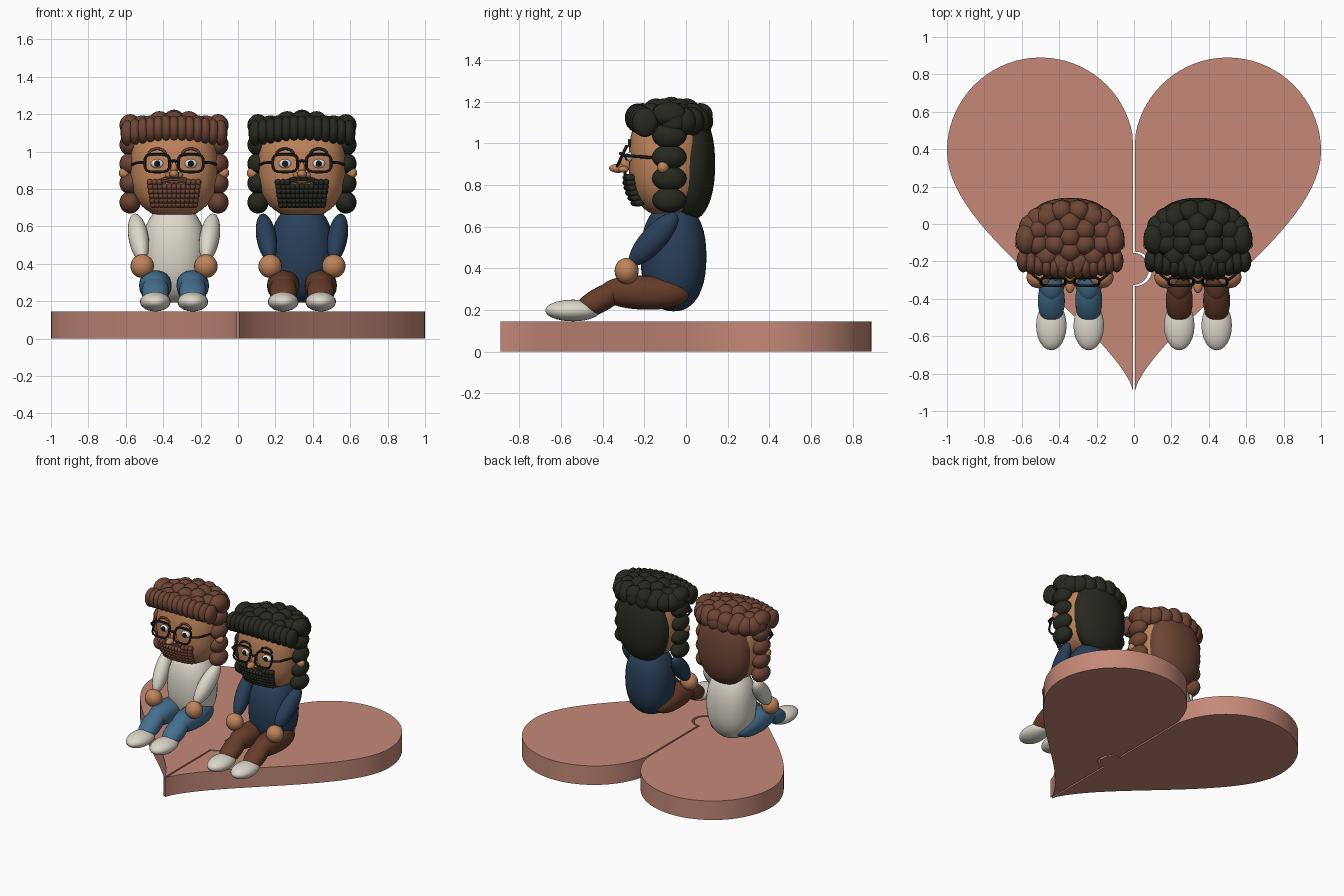
import bpy, bmesh
from math import sin, cos, pi
from mathutils import Vector, Matrix

cube = bpy.data.objects.get("Cube")
if cube:
    bpy.data.objects.remove(cube)


def material(name, *rgb):
    m = bpy.data.materials.new(name)
    m.use_nodes = True
    m.diffuse_color = (*rgb, 1)
    m.node_tree.nodes["Principled BSDF"].inputs["Base Color"].default_value = (*rgb, 1)
    return m


ROSE = material("rose", .56, .25, .19)
SKIN = material("skin", .52, .23, .105)
BROWN = material("brown_hair", .155, .06, .035)
BLACK = material("black_hair", .02, .022, .014)
CREAM = material("cream_cloth", .73, .69, .6)
NAVY = material("navy_cloth", .022, .05, .1)
DENIM = material("denim", .06, .16, .27)
RUST = material("rust_cloth", .13, .045, .022)
FRAME = material("dark_frame", .008, .008, .008)
WHITE = material("eye_white", .8, .8, .8)


def finish(name, bm, mat, smooth=True):
    bmesh.ops.recalc_face_normals(bm, faces=bm.faces)
    for f in bm.faces:
        f.smooth = smooth
    mesh = bpy.data.meshes.new(name)
    bm.to_mesh(mesh)
    bm.free()
    mesh.materials.append(mat)
    ob = bpy.data.objects.new(name, mesh)
    bpy.context.collection.objects.link(ob)
    return ob


def blobs(name, mat, items, seg=16, power=2):
    """One object of rounded ellipsoids: (centre, radii, optional long axis)."""
    bm = bmesh.new()
    for centre, radii, *axis in items:
        made = bmesh.ops.create_uvsphere(bm, u_segments=seg, v_segments=seg * 5 // 8, radius=1)
        turn = Matrix.Identity(3)
        if axis:
            turn = Vector(axis[0]).to_track_quat('Z', 'Y').to_matrix()
        for v in made["verts"]:
            c = v.co
            grow = sum(abs(a) ** power for a in c) ** (-1 / power)
            c = Vector([a * grow * r for a, r in zip(c, radii)])
            v.co = turn @ c + Vector(centre)
    return finish(name, bm, mat)


def tubes(name, mat, paths, radius):
    """Round wires along paths: (points, closed)."""
    cu = bpy.data.curves.new(name, 'CURVE')
    cu.dimensions = '3D'
    cu.bevel_depth = radius
    cu.bevel_resolution = 2
    cu.use_fill_caps = True
    for pts, closed in paths:
        sp = cu.splines.new('POLY')
        sp.points.add(len(pts) - 1)
        for p, co in zip(sp.points, pts):
            p.co = (*co, 1)
        sp.use_cyclic_u = closed
    cu.materials.append(mat)
    ob = bpy.data.objects.new(name, cu)
    bpy.context.collection.objects.link(ob)


# Heart base in two halves with a round key joining them
GAP, THICK = .006, .145


def heart_half(name, side, key_radius):
    pts = []
    for i in range(28):
        t = i / 28
        u = 1 - t
        pts.append((3 * u * u * t * .16 + 3 * u * t * t + t ** 3,
                    -.89 * u ** 3 - 1.5 * u * u * t - .15 * u * t * t + .39 * t ** 3))
    pts += [(.5 + .5 * cos(pi * i / 36), .39 + .5 * sin(pi * i / 36)) for i in range(37)]
    pts = [(side * max(x, GAP), y) for x, y in pts]
    pts += [(side * GAP + key_radius * sin(pi * i / 16), -.24 + key_radius * cos(pi * i / 16))
            for i in range(17)]
    bm = bmesh.new()
    face = bm.faces.new([bm.verts.new((x, y, 0)) for x, y in pts])
    top = bmesh.ops.extrude_face_region(bm, geom=[face])
    bmesh.ops.translate(bm, vec=(0, 0, THICK),
                        verts=[g for g in top["geom"] if isinstance(g, bmesh.types.BMVert)])
    ob = finish(name, bm, ROSE, False)
    bpy.ops.object.select_all(action='DESELECT')
    ob.select_set(True)
    bpy.context.view_layer.objects.active = ob
    bpy.ops.object.shade_smooth_by_angle(angle=.6)


heart_half("heart_left_half", 1, .092)
heart_half("heart_right_half", -1, .086)

HEAD_Y, HEAD_Z, HEAD_R = -.085, .92, (.235, .19, .27)


def face_y(dx, z):
    """Front of the head at a given spot."""
    rest = 1 - abs(dx / HEAD_R[0]) ** 2.5 - abs((z - HEAD_Z) / HEAD_R[2]) ** 2.5
    return HEAD_Y - HEAD_R[1] * max(rest, 0) ** .4


def person(tag, x, hair, shirt, trousers):
    def name(part):
        return tag + "_" + part

    def at(dx, y, z):
        return (x + dx, y, z)

    both = (-1, 1)

    # Body and limbs
    blobs(name("torso"), shirt, [(at(0, -.06, .455), (.172, .158, .262))], 32, 2.3)
    blobs(name("sleeves"), shirt,
          [(at(s * .19, -.155, .54), (.053, .062, .165), (-s * .04, -.2, -.22)) for s in both], 24)
    blobs(name("hands"), SKIN, [(at(s * .17, -.285, .387), (.063, .058, .063)) for s in both], 20)
    blobs(name("thighs"), trousers,
          [(at(s * .1, -.2, .283), (.087, .082, .215), (0, -1, .03)) for s in both], 24, 2.2)
    blobs(name("shins"), trousers,
          [(at(s * .1, -.41, .25), (.072, .06, .135), (0, -1, -.55)) for s in both], 24, 2.2)
    blobs(name("shoes"), CREAM, [(at(s * .1, -.543, .197), (.082, .133, .052)) for s in both], 24)

    # Head, ears and nose
    blobs(name("head"), SKIN, [(at(0, HEAD_Y, HEAD_Z), HEAD_R)], 40, 2.5)
    blobs(name("ears"), SKIN, [(at(s * .265, -.11, .885), (.03, .028, .03)) for s in both])
    blobs(name("nose"), SKIN, [(at(0, -.325, .88), (.026, .045, .022)),
                               (at(0, -.29, .905), (.018, .03, .04))]
          + [(at(s * .028, -.3, .875), (.019, .025, .016)) for s in both])

    # Eyes and brows
    blobs(name("eyes"), WHITE, [(at(s * .09, -.268, .935), (.034, .02, .024)) for s in both])
    blobs(name("pupils"), FRAME, [(at(s * .09, -.285, .935), (.016, .01, .017)) for s in both])
    tubes(name("brows"), hair,
          [([at(s * (.09 + .045 * cos(pi * i / 8)), -.272, .985 + .03 * sin(pi * i / 8))
             for i in range(9)], False) for s in both], .007)

    # Glasses, leaning forward at the bottom
    wires = []
    for s in both:
        loop = []
        for i in range(24):
            c, d = cos(pi * i / 12), sin(pi * i / 12)
            k = (c ** 4 + d ** 4) ** -.25
            loop.append(at(s * .09 + .066 * c * k, -.308 + .022 * d * k, .938 + .047 * d * k))
        wires.append((loop, True))
        wires.append(([at(s * .156, -.305, .942), at(s * .2, -.27, .94), at(s * .225, -.15, .93)], False))
    wires.append(([at(-.025, -.306, .945), at(0, -.315, .952), at(.025, -.306, .945)], False))
    tubes(name("glasses"), FRAME, wires, .0075)

    # Moustache, lips and beard
    tubes(name("moustache"), hair,
          [([at(s * .068 * t / 4, face_y(0, .85) - .02, z - .012 * (t / 4) ** 2) for t in range(5)], False)
           for s in both for z in (.862, .85)], .007)
    blobs(name("lips"), SKIN, [(at(0, -.278, .838), (.05, .018, .008))])
    curls = []
    for row in range(6):
        z = .835 - .024 * row
        wide = .128 - .0035 * row
        for i in range(11):
            dx = wide * (i / 5 - 1)
            if row > 0 or abs(dx) > .07:
                curls.append((at(dx, face_y(dx, z) - .014, z), (.018, .025, .018)))
    blobs(name("beard"), hair, curls, 12)

    # Hair at the back and under the curls
    blobs(name("back_hair"), hair, [(at(0, .02, .9), (.212, .12, .27))], 32, 2.2)
    blobs(name("hair_cap"), hair, [(at(0, -.08, 1.1), (.25, .17, .085))], 32)

    # Fringe, side locks, crown and back rim
    blobs(name("fringe"), hair,
          [(at(dx * .25, -.232 + .035 * dx * dx, 1.122 - .022 * dx * dx), (.036, .062, .07))
           for dx in [i / 6 - 1 for i in range(13)]])
    blobs(name("side_locks"), hair,
          [(at(s * .235, -.08, 1.14 - .103 * i), (.057, .083, .06)) for s in both for i in range(5)])
    crown = []
    for ring, count in ((0, 1), (.09, 6), (.175, 12)):
        for i in range(count):
            a = 2 * pi * (i + .5) / count
            crown.append((at(ring * cos(a), -.07 + ring * .82 * sin(a), 1.166 - ring * ring),
                          (.06, .06, .058)))
    blobs(name("crown_curls"), hair, crown)
    blobs(name("back_rim"), hair,
          [(at(.225 * cos(a), -.06 + .125 * sin(a), 1.105), (.062, .068, .07))
           for a in [pi * i / 9 for i in range(10)]])


person("right_person", -.342, BROWN, CREAM, DENIM)
person("left_person", .342, BLACK, NAVY, RUST)
